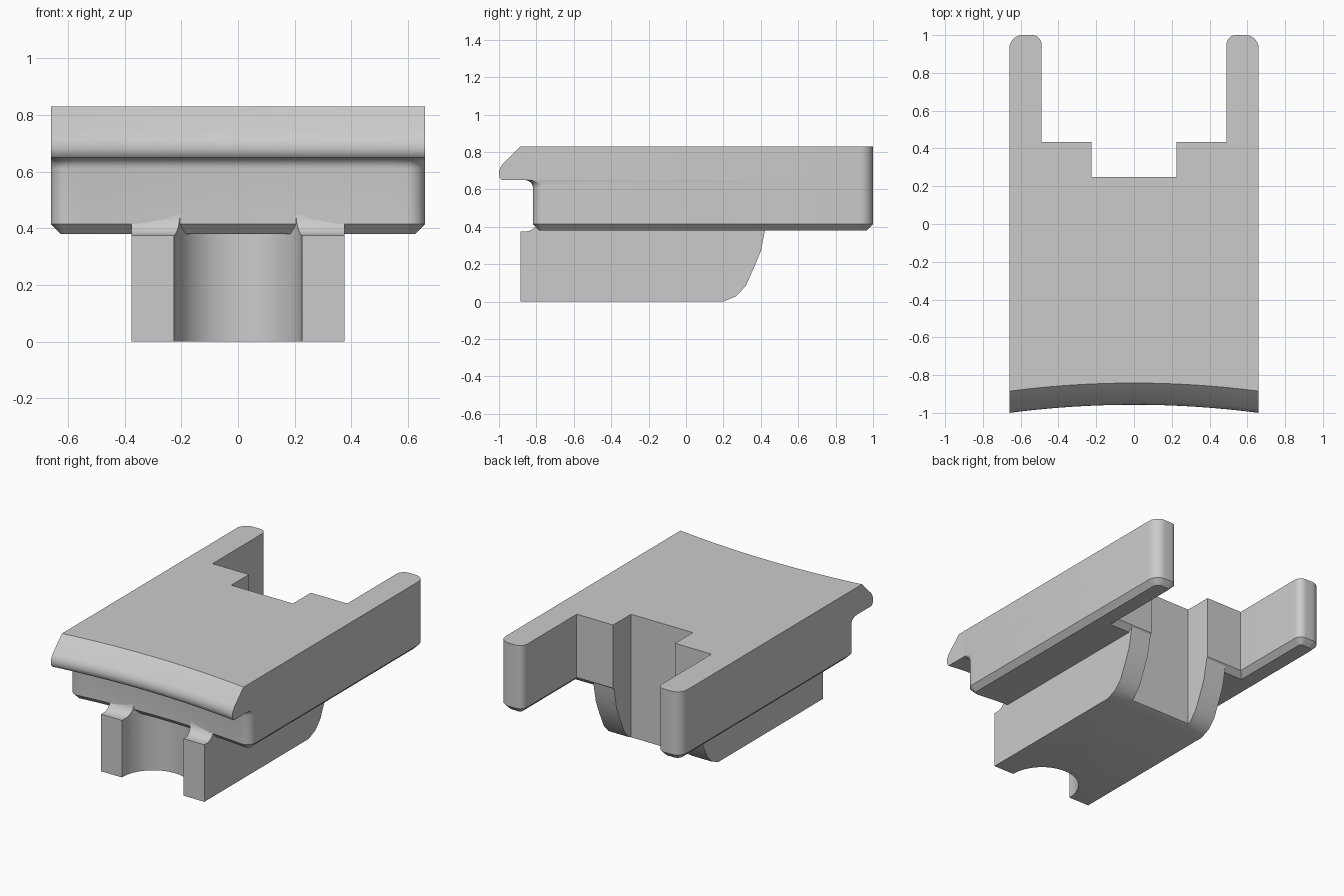
import bpy, bmesh
from math import sin, cos, pi, radians
from mathutils import Vector

cube = bpy.data.objects.get("Cube")
if cube:
    bpy.data.objects.remove(cube, do_unlink=True)

HALF_W, BOW = 0.66, 0.043

grey = bpy.data.materials.new("plain_grey")
grey.use_nodes = True
grey.diffuse_color = (0.6, 0.6, 0.6, 1)
grey.node_tree.nodes["Principled BSDF"].inputs["Base Color"].default_value = (0.6, 0.6, 0.6, 1)


def loft(name, rings):
    """Join equal rings of points into a capped solid."""
    bm = bmesh.new()
    loops = [[bm.verts.new(p) for p in ring] for ring in rings]
    for a, b in zip(loops, loops[1:]):
        for i in range(len(a)):
            j = (i + 1) % len(a)
            bm.faces.new((a[i], a[j], b[j], b[i]))
    bm.faces.new(loops[0][::-1])
    bm.faces.new(loops[-1])
    bmesh.ops.recalc_face_normals(bm, faces=bm.faces)
    mesh = bpy.data.meshes.new(name)
    bm.to_mesh(mesh)
    bm.free()
    mesh.materials.append(grey)
    obj = bpy.data.objects.new(name, mesh)
    bpy.context.collection.objects.link(obj)
    return obj


def arc(cx, cy, r, start, end, n=8):
    angles = [radians(start + (end - start) * i / n) for i in range(n + 1)]
    return [(cx + r * cos(a), cy + r * sin(a)) for a in angles]


def bow(x):
    return BOW * (1 - (x / HALF_W) ** 2)


def body_outline(flare=0.0):
    """Plan of the body; flare pushes the curved front forward."""
    r = 0.06 - flare
    end = HALF_W - r
    half = [(end * i / 10, bow(end * i / 10) - 0.826 - flare) for i in range(10)]
    half += arc(end, bow(end) - 0.826 - flare + r, r, -90, 0)
    half += arc(0.59, 0.93, 0.07, 0, 90)
    half += arc(0.54, 0.95, 0.05, 90, 180)
    half.append((0.49, 0.435))
    return half + [(-x, y) for x, y in half[:0:-1]]


def inset(points, d):
    """Mitred inset of a counter-clockwise outline."""
    out = []
    for i, p in enumerate(points):
        before, here, after = Vector(points[i - 1]), Vector(p), Vector(points[(i + 1) % len(points)])
        e1, e2 = (here - before).normalized(), (after - here).normalized()
        n1, n2 = Vector((-e1.y, e1.x)), Vector((-e2.y, e2.x))
        out.append(tuple(here + (n1 + n2) * d / (1 + n1.dot(n2))))
    return out


def cut(obj, cutter):
    mod = obj.modifiers.new("cut", 'BOOLEAN')
    mod.operation = 'DIFFERENCE'
    mod.solver = 'EXACT'
    mod.object = cutter
    activate(obj)
    bpy.ops.object.modifier_apply(modifier=mod.name)


def activate(obj):
    bpy.ops.object.select_all(action='DESELECT')
    obj.select_set(True)
    bpy.context.view_layer.objects.active = obj


def at_height(points, z):
    return [(x, y, z) for x, y in points]


# Body: chamfered underside, rounded corners, front flaring into the lip
rings = [at_height(inset(body_outline(), 0.035), 0.38), at_height(body_outline(), 0.415)]
for i in range(7):
    a = i / 6 * pi / 2
    rings.append(at_height(body_outline(0.04 * (1 - cos(a))), 0.61 + 0.04 * sin(a)))
rings.append(at_height(body_outline(0.04), 0.83))
body = loft("body", rings)

# Overhanging front lip: side profile swept along the bowed front
lip_profile = [(-0.74, 0.83), (-0.885, 0.83), (-0.98, 0.736)]
lip_profile += [(-0.992, 0.718), (-0.999, 0.7), (-1.0, 0.68), (-0.996, 0.662), (-0.985, 0.65)]
lip_profile.append((-0.74, 0.65))
xs = [HALF_W * (i / 12 - 1) for i in range(25)]
lip = loft("front_lip", [[(x, y + bow(x), z) for y, z in lip_profile] for x in xs])

# Foot under the body: curved heel, small fillet up to the body at the front
foot_profile = [(-0.885, 0), (0.2, 0), (0.27, 0.03), (0.32, 0.085), (0.365, 0.185),
                (0.4, 0.27), (0.42, 0.37), (0.435, 0.45)]
foot_profile += arc(-0.86, 0.447, 0.072, 0, -90)
foot_profile.append((-0.885, 0.375))
foot = loft("foot", [[(x, y, z) for y, z in foot_profile] for x in (-0.375, 0.375)])

# Round recess in the foot's front
round_cutter = loft("round_cutter", [at_height(arc(0, -0.88, 0.225, 0, 180, 32) + [(-0.225, -1.2), (0.225, -1.2)], z)
                                     for z in (-0.2, 0.6)])
cut(foot, round_cutter)

# Rear slot through body and foot
slot = [(-0.225, 0.25), (0.225, 0.25), (0.225, 1.2), (-0.225, 1.2)]
slot_cutter = loft("slot_cutter", [at_height(slot, z) for z in (-0.2, 1.2)])
cut(foot, slot_cutter)
cut(body, slot_cutter)

for cutter in (round_cutter, slot_cutter):
    bpy.data.objects.remove(cutter, do_unlink=True)

for obj in (body, lip, foot):
    activate(obj)
    bpy.ops.object.shade_smooth_by_angle(angle=radians(30))
